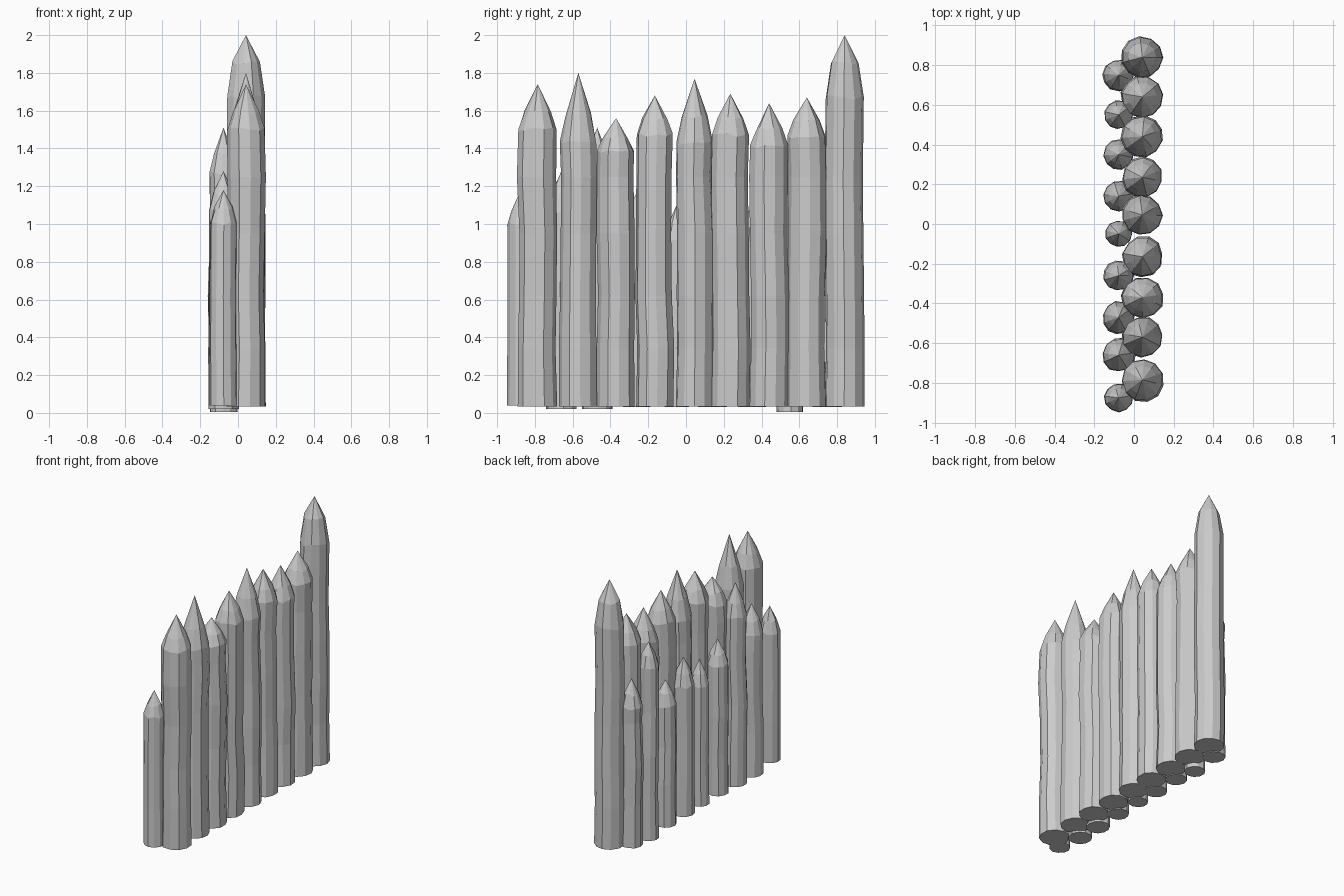
import bpy, bmesh, math, random

if "Cube" in bpy.data.objects:
    bpy.data.objects.remove(bpy.data.objects["Cube"])

random.seed(4)
SIDES = 11


def make_log(name, x, y, r, base, shoulder, tip, mid):
    """Sharpened timber: slightly crooked faceted shaft, then a convex point.
    mid = (fraction of the point height, fraction of radius)."""
    bm = bmesh.new()
    phase = random.uniform(0, math.tau)
    facet = [random.uniform(0.97, 1.03) for _ in range(SIDES)]
    levels = [(base, 1.0)]
    levels += [(z, random.uniform(0.94, 1.0)) for z in (0.34, 0.62, 0.95, 1.25)
               if z < shoulder - 0.1]
    levels += [(shoulder, 0.97), (shoulder + (tip - shoulder) * mid[0], mid[1])]
    rings = []
    for i, (z, s) in enumerate(levels):
        wob = 0.006 if 0 < i < len(levels) - 2 else 0.0
        cx = x + random.uniform(-wob, wob)
        cy = y + random.uniform(-wob, wob)
        ring = []
        for k in range(SIDES):
            a = phase + math.tau * k / SIDES
            rad = r * s * facet[k]
            dz = random.uniform(-0.012, 0.012) if i >= len(levels) - 2 else 0
            ring.append(bm.verts.new((cx + rad * math.cos(a),
                                      cy + rad * math.sin(a), z + dz)))
        rings.append(ring)
    # shaft walls, point and flat underside
    for lo, hi in zip(rings, rings[1:]):
        for k in range(SIDES):
            n = (k + 1) % SIDES
            bm.faces.new((lo[k], lo[n], hi[n], hi[k]))
    apex = bm.verts.new((x, y, tip))
    top = rings[-1]
    for k in range(SIDES):
        bm.faces.new((top[k], top[(k + 1) % SIDES], apex))
    bm.faces.new(rings[0][::-1])
    mesh = bpy.data.meshes.new(name)
    bm.to_mesh(mesh)
    bm.free()
    bpy.context.collection.objects.link(bpy.data.objects.new(name, mesh))


# Tall front row: y, radius, shoulder height, tip height
tall = [(-0.785, 0.106, 1.50, 1.74), (-0.57, 0.102, 1.43, 1.80),
        (-0.37, 0.104, 1.38, 1.56), (-0.165, 0.100, 1.47, 1.68),
        (0.045, 0.101, 1.43, 1.77), (0.235, 0.101, 1.47, 1.69),
        (0.44, 0.103, 1.41, 1.64), (0.64, 0.104, 1.46, 1.67),
        (0.84, 0.103, 1.67, 2.00)]
for i, (y, r, sh, tip) in enumerate(tall):
    mid = (0.55, 0.70) if i == 8 else (0.40, 0.68)
    make_log(f"tall_log_{i + 1}", 0.042, y, r, 0.035, sh, tip, mid)

# Short bracing row: y, radius, base, shoulder height, tip height
short = [(-0.875, 0.072, 0.04, 1.00, 1.18), (-0.66, 0.083, 0.02, 1.07, 1.28),
         (-0.47, 0.081, 0.02, 1.27, 1.51), (-0.26, 0.075, 0.03, 0.99, 1.17),
         (-0.05, 0.067, 0.03, 0.92, 1.10), (0.14, 0.077, 0.03, 0.99, 1.19),
         (0.35, 0.075, 0.03, 0.92, 1.10), (0.55, 0.072, 0.005, 1.28, 1.46),
         (0.75, 0.078, 0.03, 1.06, 1.26)]
for i, (y, r, base, sh, tip) in enumerate(short):
    make_log(f"short_log_{i + 1}", -0.077, y, r, base, sh, tip, (0.45, 0.66))
